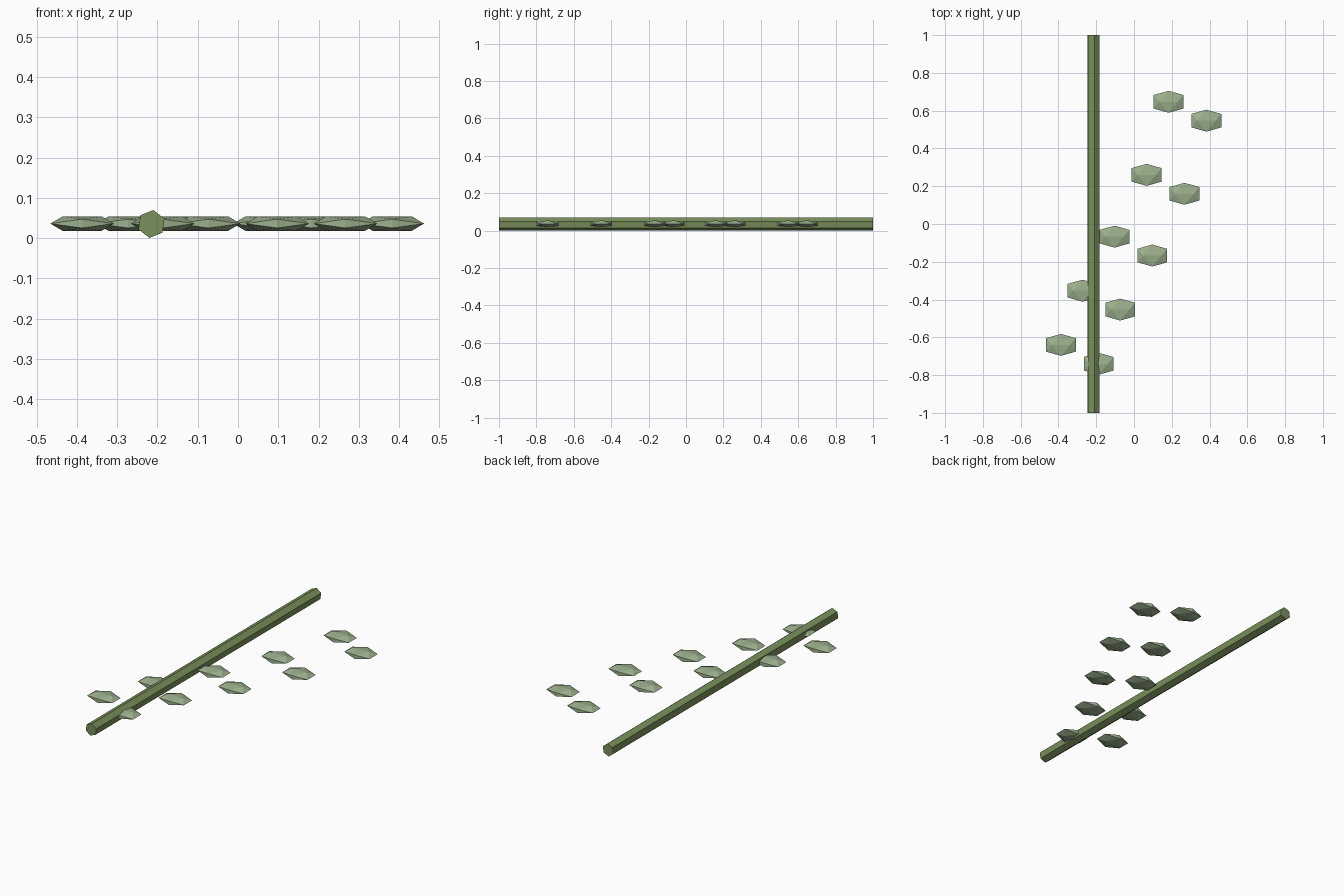
import bpy, bmesh, math
from mathutils import Vector

cube = bpy.data.objects.get("Cube")
if cube:
    bpy.data.objects.remove(cube, do_unlink=True)


def material(name, colour):
    mat = bpy.data.materials.new(name)
    mat.use_nodes = True
    mat.diffuse_color = (*colour, 1)
    mat.node_tree.nodes["Principled BSDF"].inputs["Base Color"].default_value = (*colour, 1)
    return mat


stem_green = material("stem_green", (0.195, 0.283, 0.107))
leaf_green = material("sage_green", (0.332, 0.434, 0.27))

# Stem: six-sided rod lying along y, slightly rolled
bpy.ops.mesh.primitive_cylinder_add(vertices=6, radius=0.035, depth=2)
stem = bpy.context.object
stem.name = "stem"
stem.rotation_euler = (math.pi / 2, math.radians(8), 0)
stem.location = (-0.215, 0, 0.035)
stem.data.materials.append(stem_green)

# Leaf: flattened icosahedron, from three crossed golden rectangles
PHI = (1 + math.sqrt(5)) / 2
HALF_SIZE = Vector((0.079, 0.058, 0.0178))
bm = bmesh.new()
for a in (-1, 1):
    for b in (-PHI, PHI):
        for corner in ((a, 0, b), (b, a, 0), (0, b, a)):
            bm.verts.new(Vector(corner) / PHI * HALF_SIZE)
bmesh.ops.convex_hull(bm, input=bm.verts)
bmesh.ops.recalc_face_normals(bm, faces=bm.faces)
leaf_mesh = bpy.data.meshes.new("leaf")
bm.to_mesh(leaf_mesh)
bm.free()
leaf_mesh.materials.append(leaf_green)

# Leaves in staggered pairs
pairs = [(-0.387, -0.64), (-0.273, -0.353), (-0.103, -0.067), (0.067, 0.26), (0.183, 0.647)]
for i, (x, y) in enumerate(pairs, 1):
    for side, dx, dy in (("right", 0, 0), ("left", 0.2, -0.1)):
        leaf = bpy.data.objects.new(f"leaf_{side}_{i}", leaf_mesh)
        leaf.location = (x + dx, y + dy, 0.036)
        bpy.context.collection.objects.link(leaf)
